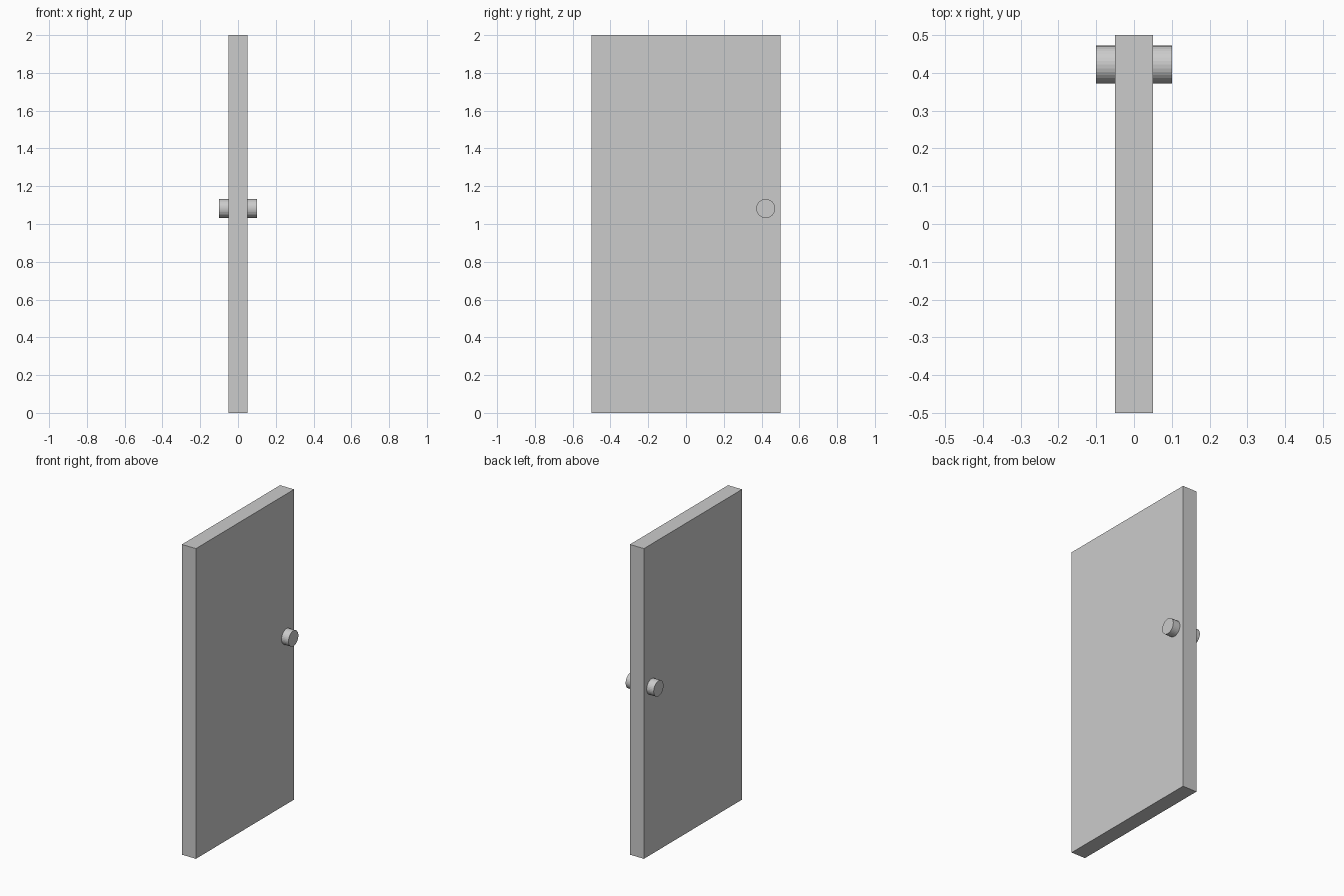
import bpy
from math import pi

if "Cube" in bpy.data.objects:
    bpy.data.objects.remove(bpy.data.objects["Cube"])

# Door slab
bpy.ops.mesh.primitive_cube_add(size=1, location=(0, 0, 1))
door = bpy.context.object
door.name = "door_panel"
door.scale = (0.1, 1.0, 2.0)
bpy.ops.object.transform_apply(location=False, rotation=False, scale=True)

# Knob: one cylinder passing through the slab, showing on both faces
bpy.ops.mesh.primitive_cylinder_add(
    vertices=32, radius=0.05, depth=0.2,
    location=(0, 0.422, 1.082), rotation=(0, pi / 2, 0))
bpy.context.object.name = "door_knob"
